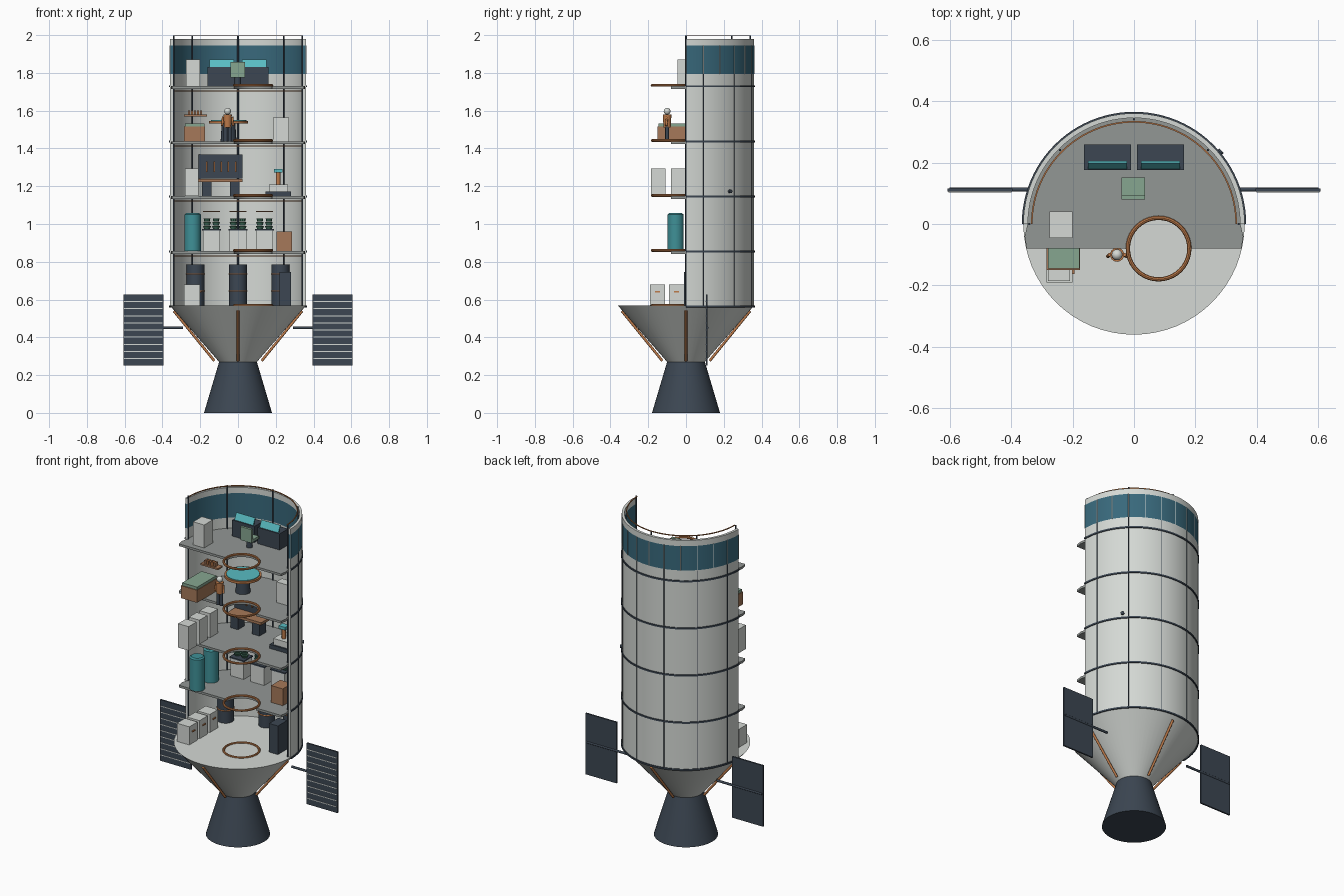
import bpy, bmesh, math
from mathutils import Vector, Matrix

if "Cube" in bpy.data.objects:
    bpy.data.objects.remove(bpy.data.objects["Cube"])

COLOURS = {
    "white": (0.66, 0.69, 0.66), "floor_grey": (0.29, 0.31, 0.30), "navy": (0.045, 0.062, 0.085),
    "copper": (0.52, 0.20, 0.07), "brown": (0.38, 0.19, 0.10), "teal": (0.05, 0.28, 0.31),
    "screen_teal": (0.10, 0.50, 0.54), "sage": (0.24, 0.38, 0.28), "leaf": (0.05, 0.15, 0.10),
    "glass_blue": (0.04, 0.14, 0.20)}
MATS = {}
for n, c in COLOURS.items():
    MATS[n] = bpy.data.materials.new(n)
    MATS[n].diffuse_color = (*c, 1)


def finish(bm, name, mat, smooth=True):
    bmesh.ops.recalc_face_normals(bm, faces=bm.faces)
    me = bpy.data.meshes.new(name)
    bm.to_mesh(me)
    bm.free()
    me.materials.append(MATS[mat])
    if smooth:
        me.shade_smooth()
        me.set_sharp_from_angle(angle=math.radians(35))
    ob = bpy.data.objects.new(name, me)
    bpy.context.collection.objects.link(ob)
    return ob


def box(name, mat, x0, x1, y0, y1, z0, z1):
    bm = bmesh.new()
    m = Matrix.Translation(((x0 + x1) / 2, (y0 + y1) / 2, (z0 + z1) / 2))
    bmesh.ops.create_cube(bm, size=1, matrix=m @ Matrix.Diagonal((x1 - x0, y1 - y0, z1 - z0, 1)))
    return finish(bm, name, mat, False)


def rod(name, mat, a, b, r1, r2=None, seg=12):
    """Cylinder or cone from point a to point b."""
    a, b = Vector(a), Vector(b)
    rot = (b - a).to_track_quat('Z', 'Y').to_matrix().to_4x4()
    bm = bmesh.new()
    bmesh.ops.create_cone(bm, cap_ends=True, segments=seg, radius1=r1, radius2=r1 if r2 is None else r2,
                          depth=(b - a).length, matrix=Matrix.Translation((a + b) / 2) @ rot)
    return finish(bm, name, mat)


def ball(name, mat, p, r):
    bm = bmesh.new()
    bmesh.ops.create_uvsphere(bm, u_segments=12, v_segments=8, radius=r, matrix=Matrix.Translation(p))
    return finish(bm, name, mat)


def arc(r, a0, a1, n, cx=0, cy=0):
    return [(cx + r * math.cos(math.radians(a0 + (a1 - a0) * i / n)),
             cy + r * math.sin(math.radians(a0 + (a1 - a0) * i / n))) for i in range(n + 1)]


def prism(name, mat, pts, z0, z1):
    bm = bmesh.new()
    f = bm.faces.new([bm.verts.new((x, y, z0)) for x, y in pts])
    ext = bmesh.ops.extrude_face_region(bm, geom=[f])
    bmesh.ops.translate(bm, vec=(0, 0, z1 - z0), verts=[v for v in ext["geom"] if isinstance(v, bmesh.types.BMVert)])
    return finish(bm, name, mat)


def half_shell(name, mat, r0, r1, z0, z1):
    return prism(name, mat, arc(r1, 0, 180, 48) + arc(r0, 180, 0, 48), z0, z1)


def torus(name, mat, p, R, r, n=40, k=8):
    bm = bmesh.new()
    rings = [[bm.verts.new((p[0] + (R + r * math.cos(t)) * math.cos(a), p[1] + (R + r * math.cos(t)) * math.sin(a),
                            p[2] + r * math.sin(t))) for t in [2 * math.pi * j / k for j in range(k)]]
             for a in [2 * math.pi * i / n for i in range(n)]]
    for i in range(n):
        for j in range(k):
            q, w = rings[i], rings[(i + 1) % n]
            bm.faces.new((q[j], w[j], w[(j + 1) % k], q[(j + 1) % k]))
    return finish(bm, name, mat)


DECKS = [0.565, 0.856, 1.147, 1.438, 1.73]

# Engine and cone
rod("engine_nozzle", "navy", (0, 0, 0), (0, 0, 0.27), 0.18, 0.10, 48)
rod("lower_cone", "white", (0, 0, 0.27), (0, 0, 0.568), 0.10, 0.36, 64)
for i in range(4):
    c, s = math.cos(i * math.pi / 2), math.sin(i * math.pi / 2)
    rod("cone_strut", "copper", (0.125 * c, 0.125 * s, 0.275), (0.34 * c, 0.34 * s, 0.54), 0.007)

# Half-cylinder hull with window band
half_shell("hull_wall", "white", 0.345, 0.36, 0.565, 1.795)
half_shell("window_band", "glass_blue", 0.345, 0.36, 1.795, 1.945)
half_shell("hull_rim", "white", 0.345, 0.36, 1.945, 1.98)
for z in DECKS:
    half_shell("hull_hoop", "navy", 0.359, 0.365, z - 0.006, z + 0.004)
for z in DECKS[1:] + [2.022]:
    half_shell("ceiling_strip", "copper", 0.33, 0.335, z - 0.028, z - 0.023)
for i in range(13):
    a = math.radians(i * 15)
    c, s = math.cos(a), math.sin(a)
    rod("window_mullion", "white", (0.36 * c, 0.36 * s, 1.795), (0.36 * c, 0.36 * s, 1.945), 0.0022, seg=6)
    if i % 2:
        rod("hull_seam", "navy", (0.36 * c, 0.36 * s, 0.565), (0.36 * c, 0.36 * s, 1.795), 0.0025, seg=6)
    if i in (0, 3, 6, 9, 12):
        rod("inner_rib", "navy", (0.341 * c, 0.341 * s, 0.565), (0.341 * c, 0.341 * s, 1.998), 0.004, seg=8)
rod("hull_sensor", "navy", (0.27, 0.225, 1.173), (0.285, 0.238, 1.173), 0.01)

# Decks with hatch notch and hatch rings
HX, HY, HR = 0.08, -0.08, 0.1
for i, z in enumerate(DECKS):
    if i:
        e = math.degrees(math.asin(0.08 / 0.358))
        side = arc(0.358, -e, 0, 2)[:-1] + arc(0.346, 0, 180, 48) + arc(0.358, 180, 180 + e, 2)[1:]
        prism("deck_floor", "floor_grey", side + arc(HR, 180, 0, 20, HX, HY), z - 0.014, z)
    torus("hatch_ring", "copper", (HX, HY, z + 0.004), HR, 0.007)

# Solar wings
for s in (-1, 1):
    x0, x1 = sorted((s * 0.395, s * 0.607))
    box("solar_panel", "navy", x0, x1, 0.105, 0.115, 0.25, 0.627)
    rod("solar_boom", "navy", (s * 0.29, 0.112, 0.45), (s * 0.6, 0.112, 0.45), 0.007)
    for k in range(1, 10):
        z = 0.25 + 0.0377 * k
        box("panel_line", "white", x0 + 0.004, x1 - 0.004, 0.103, 0.1055, z - 0.0025, z + 0.0025)

# Storage deck: crates, barrels, locker
z = DECKS[0]
for y in (-0.19, -0.09, 0.01):
    box("storage_crate", "white", -0.285, -0.2, y, y + 0.08, z, 0.68)
    box("crate_handle", "copper", -0.2, -0.194, y + 0.027, y + 0.053, 0.638, 0.645)
for x, y in ((-0.225, 0.2), (0, 0.28), (0.225, 0.2)):
    rod("barrel", "navy", (x, y, z), (x, y, 0.785), 0.047, seg=24)
    for h in (0.645, 0.735):
        torus("barrel_band", "copper", (x, y, h), 0.047, 0.004, 24, 6)
box("dark_locker", "navy", 0.22, 0.28, -0.01, 0.08, z, 0.745)

# Garden deck: tanks, planters, crate
z = DECKS[1]
for y in (-0.055, 0.08):
    rod("water_tank", "teal", (-0.24, y, z), (-0.24, y, 1.05), 0.043, seg=28)
    rod("tank_cap", "teal", (-0.24, y, 1.05), (-0.24, y, 1.057), 0.043, 0.034, 28)
for x in (-0.14, 0, 0.14):
    box("planter", "white", x - 0.046, x + 0.046, 0.19, 0.27, z, 0.968)
    box("planter_soil", "navy", x - 0.05, x + 0.05, 0.186, 0.274, 0.965, 0.973)
    for dx in (-0.024, 0.024):
        for k in range(3):
            rod("leaf_tier", "leaf", (x + dx, 0.23, 0.972 + 0.02 * k), (x + dx, 0.23, 0.99 + 0.02 * k),
                0.015, 0.023 - 0.002 * k, 10)
    box("grow_lamp", "brown", x - 0.045, x + 0.045, 0.215, 0.245, 1.063, 1.069)
box("brown_crate", "brown", 0.205, 0.285, 0.03, 0.12, z, 0.96)

# Workshop deck: cabinets, workbench, machine
z = DECKS[2]
for y in (-0.185, -0.08, 0.025):
    box("tall_cabinet", "white", -0.28, -0.208, y, y + 0.077, z, 1.295)
box("bench_top", "brown", -0.21, 0.025, 0.19, 0.275, 1.222, 1.238)
for x in (-0.165, -0.018):
    box("bench_leg", "navy", x - 0.025, x + 0.025, 0.2, 0.265, z, 1.222)
box("tool_board", "navy", -0.21, 0.025, 0.268, 0.278, 1.24, 1.368)
for k in range(5):
    x = -0.165 + 0.038 * k
    box("hanging_tool", "copper", x - 0.004, x + 0.004, 0.26, 0.268, 1.275, 1.33)
box("machine_base", "navy", 0.145, 0.28, 0.1, 0.19, z, 1.172)
box("machine_body", "white", 0.165, 0.265, 0.11, 0.18, 1.172, 1.21)
rod("machine_neck", "copper", (0.212, 0.145, 1.21), (0.212, 0.145, 1.275), 0.012)
box("machine_head", "screen_teal", 0.19, 0.235, 0.125, 0.165, 1.272, 1.29)

# Living deck: bunk, shelf, map table, crew figure, wardrobe
z = DECKS[3]
box("bunk_base", "brown", -0.285, -0.175, -0.15, 0.047, z, 1.515)
box("bunk_mattress", "sage", -0.28, -0.178, -0.145, 0.043, 1.515, 1.532)
box("book_shelf", "brown", -0.285, -0.165, 0.04, 0.085, 1.57, 1.58)
for k in range(5):
    box("book", "copper" if k % 2 else "brown", -0.265 + 0.016 * k, -0.254 + 0.016 * k, 0.048, 0.077, 1.58, 1.602)
TX, TY = -0.05, 0.12
rod("table_pedestal", "navy", (TX, TY, z), (TX, TY, 1.535), 0.042, 0.036, 20)
rod("table_rim", "copper", (TX, TY, 1.532), (TX, TY, 1.546), 0.104, seg=32)
rod("table_map", "screen_teal", (TX, TY, 1.546), (TX, TY, 1.55), 0.094, seg=32)
FX, FY = -0.055, -0.1
for s in (-1, 1):
    rod("figure_leg", "navy", (FX + s * 0.011, FY, z), (FX + s * 0.011, FY, 1.515), 0.010)
    rod("figure_arm", "copper", (FX + s * 0.024, FY, 1.567), (FX + s * 0.03, FY - 0.005, 1.52), 0.006)
rod("figure_torso", "copper", (FX, FY, 1.512), (FX, FY, 1.58), 0.019, 0.023, 14)
ball("figure_head", "white", (FX, FY, 1.597), 0.018)
box("wardrobe", "white", 0.185, 0.27, 0.11, 0.165, z, 1.565)

# Control deck: cabinet, consoles, pilot seat
z = DECKS[4]
box("control_cabinet", "white", -0.275, -0.2, -0.045, 0.04, z, 1.872)
for x in (-0.162, 0.01):
    box("console", "navy", x, x + 0.152, 0.175, 0.258, z, 1.83)
    scr = box("console_screen", "screen_teal", x + 0.012, x + 0.14, -0.004, 0.004, -0.022, 0.022)
    scr.rotation_euler.x = math.radians(-25)
    scr.location = (0, 0.192, 1.85)
rod("seat_post", "navy", (-0.002, 0.115, z), (-0.002, 0.115, 1.78), 0.018)
box("seat_cushion", "sage", -0.04, 0.036, 0.08, 0.152, 1.775, 1.792)
box("seat_back", "sage", -0.04, 0.036, 0.08, 0.095, 1.79, 1.858)

for m in bpy.data.materials:
    if m.users and not m.is_grease_pencil:
        m.use_nodes = True
        m.node_tree.nodes["Principled BSDF"].inputs["Base Color"].default_value = m.diffuse_color
